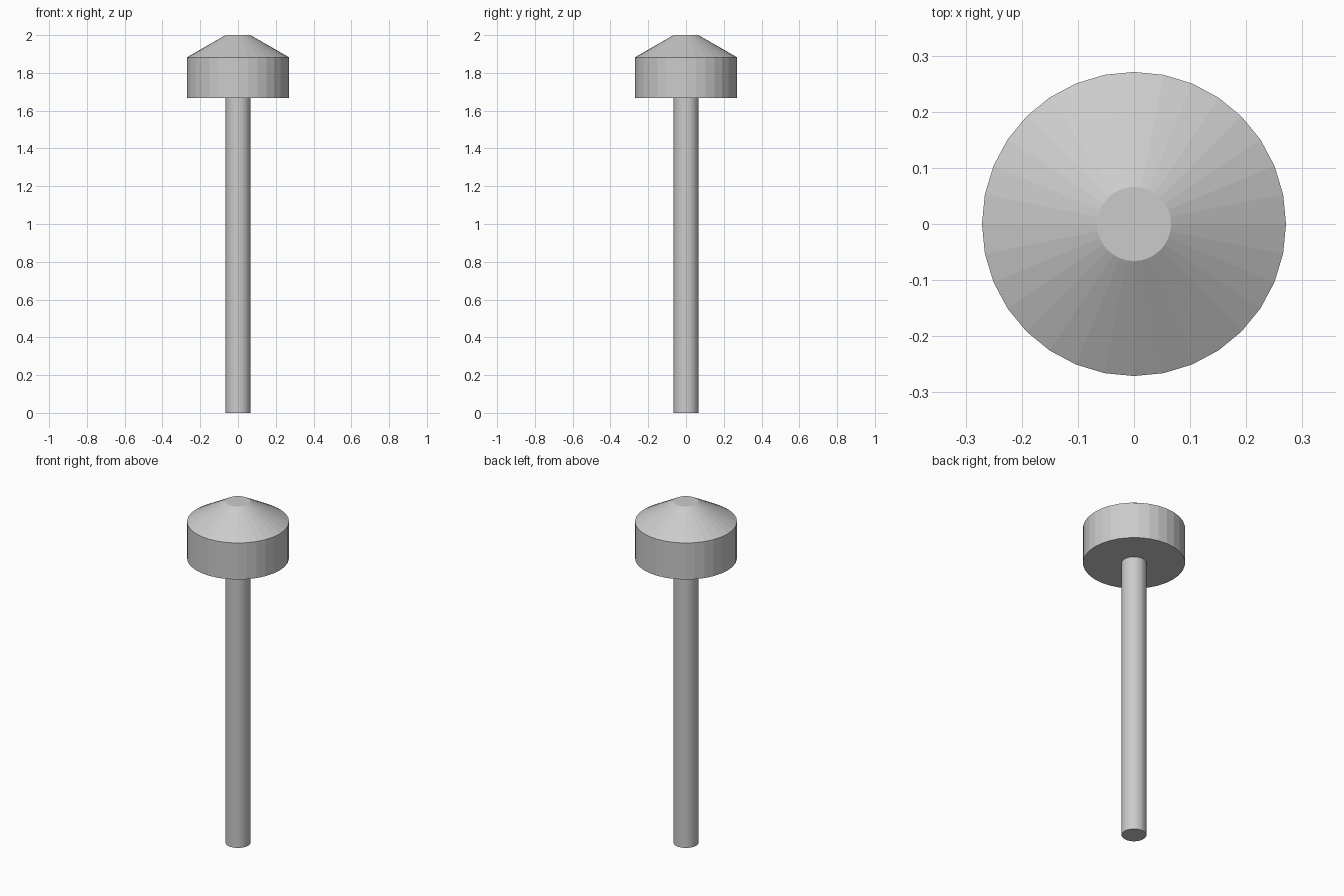
import bpy
import bmesh
from math import cos, sin, pi

if "Cube" in bpy.data.objects:
    bpy.data.objects.remove(bpy.data.objects["Cube"])

SIDES = 32


def lathe(name, profile):
    """Closed flat-faced solid of revolution from (radius, z) pairs, bottom to top."""
    bm = bmesh.new()
    rings = [[bm.verts.new((r * cos(2 * pi * i / SIDES), r * sin(2 * pi * i / SIDES), z))
              for i in range(SIDES)] for r, z in profile]
    for low, high in zip(rings, rings[1:]):
        for i in range(SIDES):
            j = (i + 1) % SIDES
            bm.faces.new((low[i], low[j], high[j], high[i]))
    bm.faces.new(rings[0][::-1])
    bm.faces.new(rings[-1])
    mesh = bpy.data.meshes.new(name)
    bm.to_mesh(mesh)
    bm.free()
    obj = bpy.data.objects.new(name, mesh)
    bpy.context.collection.objects.link(obj)
    return obj


# Slim upright post, seated slightly inside the head
lathe("post", [(0.066, 0.0), (0.066, 1.68)])

# Drum-shaped head with a truncated cone cap
lathe("head", [(0.271, 1.668), (0.271, 1.882), (0.066, 2.0)])
